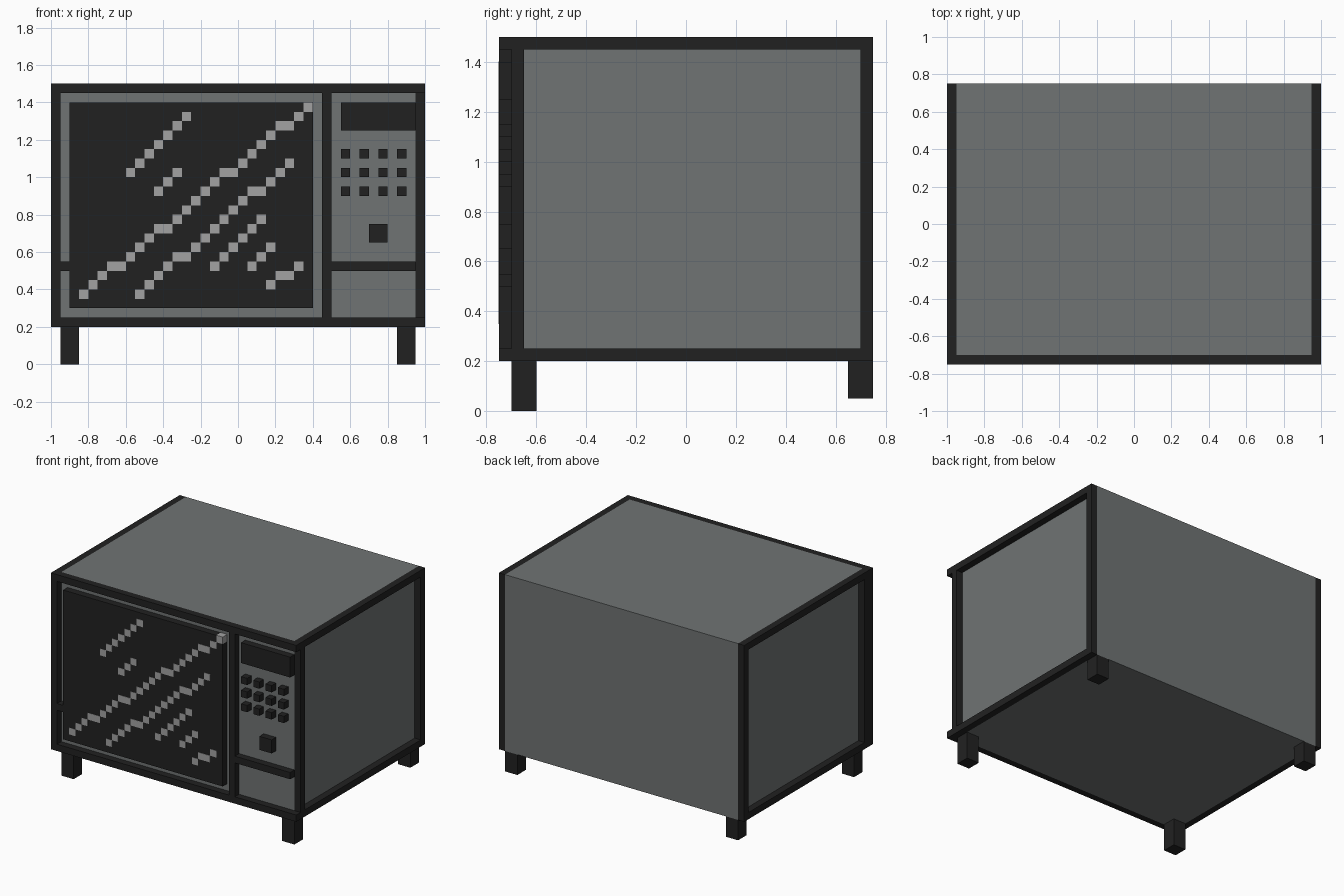
import bpy, bmesh

if "Cube" in bpy.data.objects:
    bpy.data.objects.remove(bpy.data.objects["Cube"])

def material(name, rgb):
    m = bpy.data.materials.new(name)
    m.diffuse_color = (*rgb, 1)
    m.use_nodes = True
    m.node_tree.nodes["Principled BSDF"].inputs["Base Color"].default_value = m.diffuse_color
    return m

GREY = material("casing grey", (0.160, 0.173, 0.173))
BLACK = material("trim black", (0.0155, 0.0155, 0.0155))
PALE = material("glass streak pale grey", (0.36, 0.36, 0.36))

def boxes(name, mat, items):
    """One object made of boxes given as (x0, x1, y0, y1, z0, z1)."""
    bm = bmesh.new()
    for x0, x1, y0, y1, z0, z1 in items:
        for v in bmesh.ops.create_cube(bm, size=1)["verts"]:
            v.co = (x1 if v.co.x > 0 else x0,
                    y1 if v.co.y > 0 else y0,
                    z1 if v.co.z > 0 else z0)
    me = bpy.data.meshes.new(name)
    bm.to_mesh(me)
    bm.free()
    me.materials.append(mat)
    ob = bpy.data.objects.new(name, me)
    bpy.context.collection.objects.link(ob)
    return ob

F, P = -0.75, -0.70   # front plane of raised parts, plane of the front panel

# Casing
boxes("casing", GREY, [(-0.95, 0.95, P, 0.75, 0.2, 1.5)])

# Side frames around the recessed side panels
for label, x0, x1, front in (("left", -1, -0.95, F), ("right", 0.95, 1, P)):
    boxes(label + "_side_frame", BLACK, [
        (x0, x1, F, 0.75, 1.45, 1.5),
        (x0, x1, F, 0.75, 0.2, 0.25),
        (x0, x1, front, -0.65, 0.25, 1.45),
        (x0, x1, 0.70, 0.75, 0.25, 1.45)])

# Front frame bars, divider and drawer bar
boxes("front_frame", BLACK, [
    (-0.95, 0.95, F, P, 1.45, 1.5),
    (-0.95, 0.95, F, P, 0.2, 0.25),
    (0.45, 0.5, F, P, 0.25, 1.45),
    (0.5, 0.95, F, P, 0.5, 0.55)])
boxes("door_hinge", BLACK, [(-0.95, -0.9, F, P, 0.5, 0.55)])

# Door glass
boxes("door_glass", BLACK, [(-0.9, 0.4, F, P, 0.3, 1.4)])

# Stepped diagonal streaks: start column, start row, length, columns before a flat step
cells = []
for col, row, n, flats in ((-12, 20, 7, ()), (-9, 18, 3, ()),
                           (-17, 7, 25, (3, 8, 15, 21)),
                           (-11, 7, 17, (4, 12)), (-3, 10, 6, ()),
                           (1, 10, 3, ()), (3, 8, 4, (1,))):
    for k in range(n):
        x, z = (col + k) * 0.05, row * 0.05
        cells.append((x, x + 0.05, F - 0.002, F + 0.002, z, z + 0.05))
        if k not in flats:
            row += 1
boxes("glass_streaks", PALE, cells)
# The streak wraps round the upper corner of the glass
boxes("streak_corner", PALE, [(0.35, 0.402, F - 0.002, P, 1.35, 1.402)])

# Controls
boxes("display", BLACK, [(0.55, 0.95, F, P, 1.25, 1.4)])
boxes("keypad", BLACK, [(x, x + 0.05, F, P, z, z + 0.05)
                        for x in (0.55, 0.65, 0.75, 0.85) for z in (0.9, 1.0, 1.1)])
boxes("start_button", BLACK, [(0.7, 0.8, F, P, 0.65, 0.75)])

# Legs: the back pair is shorter
for label, x in (("left", -0.95), ("right", 0.85)):
    boxes("front_leg_" + label, BLACK, [(x, x + 0.1, -0.7, -0.6, 0, 0.2)])
    boxes("back_leg_" + label, BLACK, [(x, x + 0.1, 0.65, 0.75, 0.05, 0.2)])
